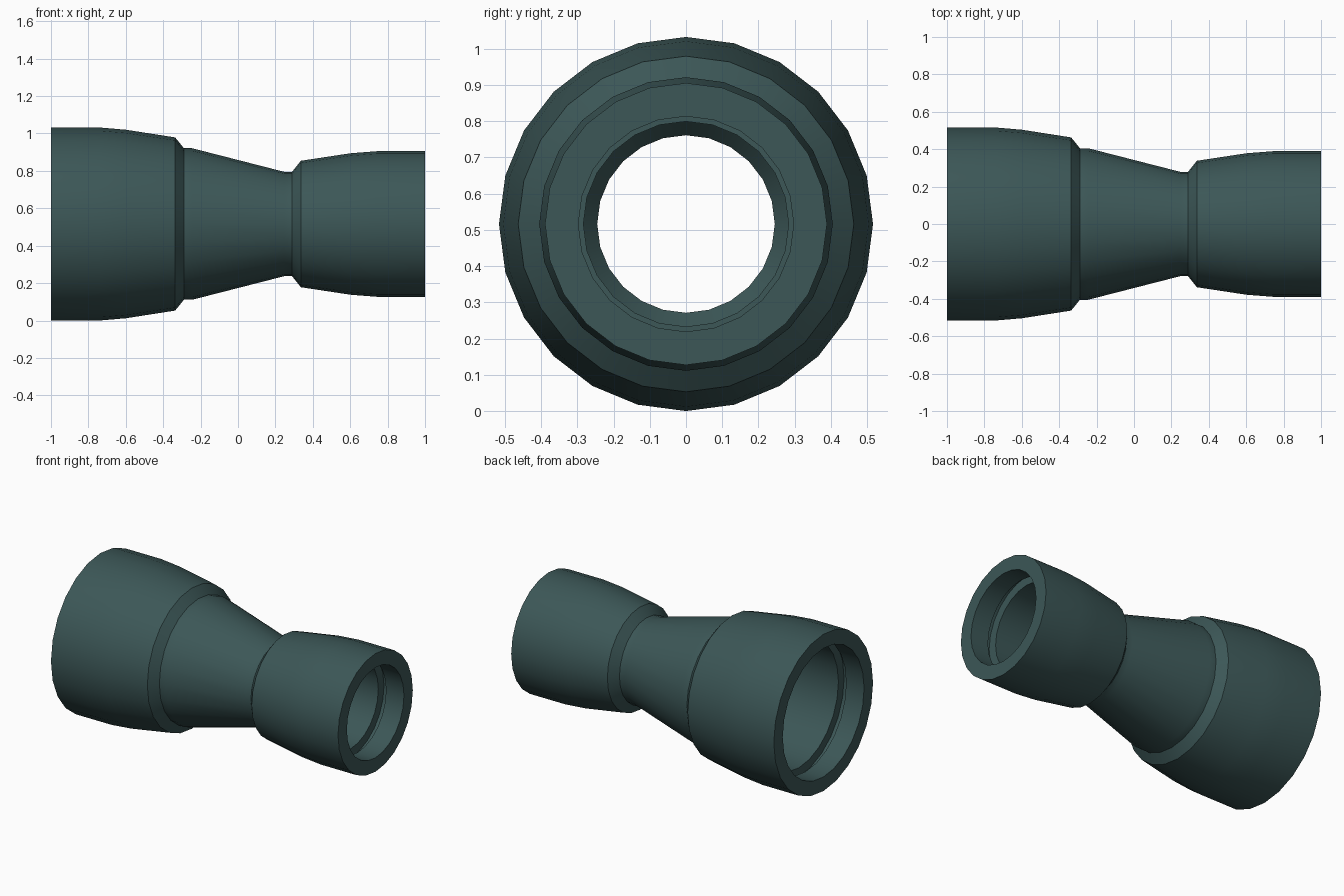
import bpy, bmesh, math

if "Cube" in bpy.data.objects:
    bpy.data.objects.remove(bpy.data.objects["Cube"])

SIDES = 24
AXIS_Z = 0.516

# Outer wall (x, radius) from the large end to the small end
outer = [(-1, .516), (-.74, .516), (-.6, .504), (-.336, .463), (-.289, .405),
         (-.245, .405), (.247, .279), (.289, .279), (.336, .338), (.6, .378),
         (.74, .389), (1, .389)]


def socket(side, bore, seat, groove):
    """Inside of one socket from the mouth inwards, with a seal groove."""
    return [(side * x, r) for x, r in [
        (1, bore), (.87, bore), (.87, groove), (.823, groove),
        (.823, seat), (.336, seat)]]


# Inner wall from the small end back to the large end
inner = (socket(1, .297, .283, .342)
         + [(.289, .245), (.247, .245), (-.245, .37), (-.289, .37)]
         + socket(-1, .423, .409, .468)[::-1])
profile = outer + inner

# Spin the closed wall section around the pipe axis
bm = bmesh.new()
verts = [bm.verts.new((x, 0, r)) for x, r in profile]
edges = [bm.edges.new((v, verts[(i + 1) % len(verts)])) for i, v in enumerate(verts)]
bmesh.ops.spin(bm, geom=verts + edges, cent=(0, 0, 0), axis=(1, 0, 0),
               angle=2 * math.pi, steps=SIDES, use_merge=False)
bmesh.ops.remove_doubles(bm, verts=bm.verts[:], dist=1e-4)
bmesh.ops.recalc_face_normals(bm, faces=bm.faces[:])
mesh = bpy.data.meshes.new("pipe_reducer")
bm.to_mesh(mesh)
bm.free()

pipe = bpy.data.objects.new("pipe_reducer", mesh)
pipe.location.z = AXIS_Z
bpy.context.collection.objects.link(pipe)

# Dark teal plastic
mat = bpy.data.materials.new("dark_teal")
mat.diffuse_color = (.045, .095, .095, 1)
mat.use_nodes = True
mat.node_tree.nodes["Principled BSDF"].inputs["Base Color"].default_value = mat.diffuse_color
mesh.materials.append(mat)

bpy.context.view_layer.objects.active = pipe
pipe.select_set(True)
bpy.ops.object.shade_smooth_by_angle(angle=math.radians(30))
